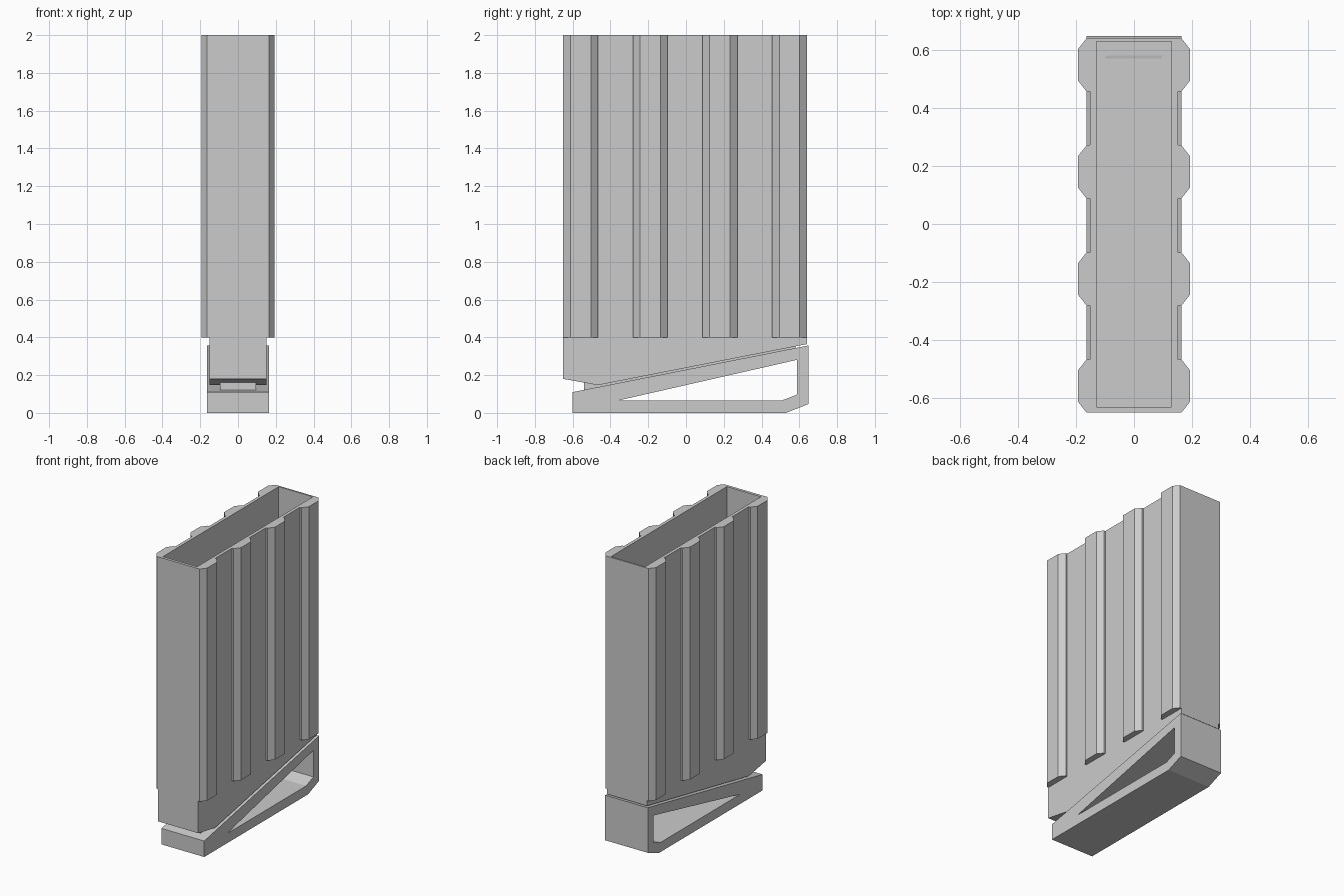
import bpy, bmesh

if "Cube" in bpy.data.objects:
    bpy.data.objects.remove(bpy.data.objects["Cube"])

WALL_X, STEP_X, RIB_X = 0.152, 0.163, 0.193
FRONT, BACK, TOP = -0.65, 0.64, 2.0
RIB_BASE, RIB_FLAT, RIB_Z = 0.092, 0.054, 0.4


def finish(name, bm):
    bmesh.ops.recalc_face_normals(bm, faces=bm.faces)
    me = bpy.data.meshes.new(name)
    bm.to_mesh(me)
    bm.free()
    ob = bpy.data.objects.new(name, me)
    bpy.context.collection.objects.link(ob)
    return ob


def prism(bm, points, offset):
    """Extrude a closed 3D polygon along an offset vector."""
    face = bm.faces.new([bm.verts.new(p) for p in points])
    res = bmesh.ops.extrude_face_region(bm, geom=[face], use_keep_orig=True)
    verts = [v for v in res["geom"] if isinstance(v, bmesh.types.BMVert)]
    bmesh.ops.translate(bm, verts=verts, vec=offset)


def side_prism(bm, profile, half):
    """Extrude a (y, z) side profile across x."""
    prism(bm, [(-half, y, z) for y, z in profile], (2 * half, 0, 0))


# Main casing with a sloped underside
bm = bmesh.new()
side_prism(bm, [(FRONT, 0.18), (-0.466, 0.147), (BACK, 0.364),
                (BACK, TOP), (FRONT, TOP)], WALL_X)
bmesh.ops.recalc_face_normals(bm, faces=bm.faces)

# Open cavity: inset the top face, then push it down
top = max(bm.faces, key=lambda f: f.calc_center_median().z)
bmesh.ops.inset_region(bm, faces=[top], thickness=0.01)
for v in top.verts:
    v.co.x = 0.13 if v.co.x > 0 else -0.13
    v.co.y = 0.628 if v.co.y > 0 else -0.63
res = bmesh.ops.extrude_face_region(bm, geom=[top])
for v in res["geom"]:
    if isinstance(v, bmesh.types.BMVert):
        v.co.z = 0.383
if top.is_valid:
    bmesh.ops.delete(bm, geom=[top], context="FACES")
casing = finish("casing", bm)

# Four chamfered vertical ribs on each side, fused into the casing
bm = bmesh.new()
first, last = FRONT + RIB_BASE, BACK - RIB_BASE
for s in (-1, 1):
    for i in range(4):
        c = first + (last - first) * i / 3
        lo = FRONT if i == 0 else c - RIB_BASE
        hi = BACK if i == 3 else c + RIB_BASE
        outline = [(0.14, lo), (STEP_X, lo), (RIB_X, c - RIB_FLAT),
                   (RIB_X, c + RIB_FLAT), (STEP_X, hi), (0.14, hi)]
        prism(bm, [(s * x, y, RIB_Z) for x, y in outline], (0, 0, TOP - RIB_Z))
ribs = finish("ribs", bm)
mod = casing.modifiers.new("fuse_ribs", "BOOLEAN")
mod.operation, mod.solver, mod.object = "UNION", "EXACT", ribs
bpy.context.view_layer.update()
fused = bpy.data.meshes.new_from_object(
    casing.evaluated_get(bpy.context.evaluated_depsgraph_get()))
casing.modifiers.clear()
casing.data = fused
bpy.data.objects.remove(ribs)

# Wedge base: a ring of quads around a matching side window
outer = [(-0.60, 0), (0.53, 0), (0.648, 0.047), (0.648, 0.357), (-0.60, 0.11)]
inner = [(-0.357, 0.066), (0.508, 0.066), (0.588, 0.097), (0.588, 0.281)]
bm = bmesh.new()
rings = {}
for s in (-1, 1):
    o = [bm.verts.new((s * STEP_X, y, z)) for y, z in outer]
    n = [bm.verts.new((s * STEP_X, y, z)) for y, z in inner]
    rings[s] = (o, n)
    for i in range(3):
        bm.faces.new((o[i], o[i + 1], n[i + 1], n[i]))
    bm.faces.new((o[3], o[4], n[0], n[3]))
    bm.faces.new((o[4], o[0], n[0]))
for a, b in zip(rings[-1], rings[1]):
    for i in range(len(a)):
        j = (i + 1) % len(a)
        bm.faces.new((a[i], a[j], b[j], b[i]))
finish("wedge_base", bm)

# Narrow connector joining base and casing
bm = bmesh.new()
side_prism(bm, [(-0.54, 0.11), (0.58, 0.335), (0.58, 0.385), (-0.54, 0.162)], 0.096)
finish("connector", bm)
